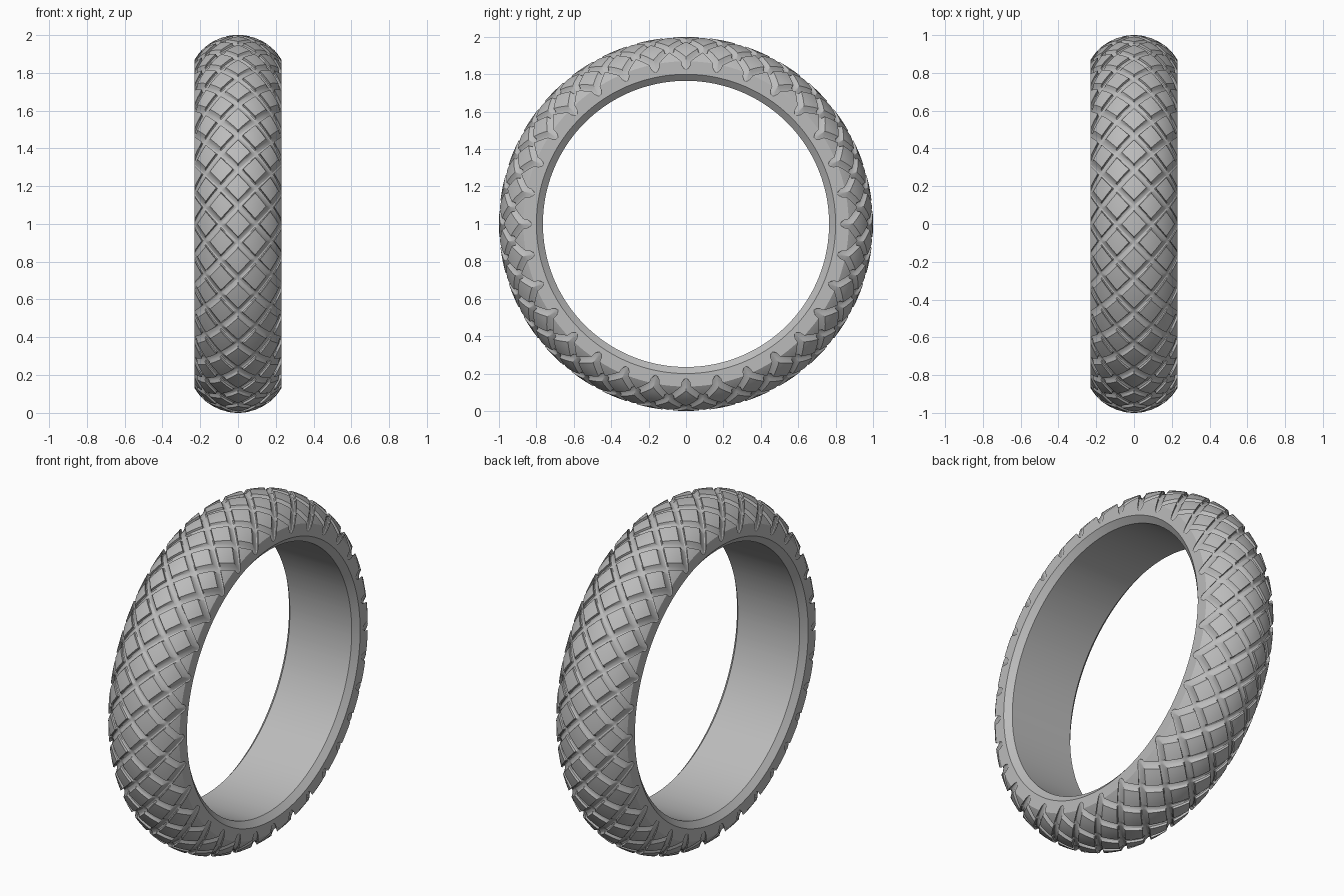
import bpy, bmesh, math

cube = bpy.data.objects.get("Cube")
if cube:
    bpy.data.objects.remove(cube)

COUNT = 32          # tread blocks around the tyre
ROWS = 1.5          # lattice rows from the crown to each side wall
HALF_WIDTH = 0.23
CROWN = 0.268       # radius of the rounded cross-section
CENTRE = 1 - CROWN
GROOVE = 0.15       # half width of a groove, in lattice units
DEPTH = 0.02
SHOULDER, BORE, CHAMFER = 0.8, 0.765, 0.03


def groove_depth(c):
    """Rounded groove midway between whole lattice lines."""
    d = (0.5 - abs(c - round(c))) / GROOVE
    return DEPTH * math.sqrt(max(0, 1 - d * d))


def ring_point(x, r, angle):
    return (x, r * math.sin(angle), 1 + r * math.cos(angle))


# Flat diagonal lattice, with lines that follow the groove edges
half = [0, 0.18, 0.35, 0.38, 0.43, 0.5]
steps = [-h for h in reversed(half[1:])] + half
bm = bmesh.new()
for total in range(2 * COUNT):
    for diff in range(-4, 5):
        if (total + diff) % 2:
            continue
        i, j = (total + diff) // 2, (total - diff) // 2
        grid = [[bm.verts.new(((i + p + j + q) / 2, (i + p - j - q) / 2, 0))
                 for q in steps] for p in steps]
        for m in range(len(steps) - 1):
            for n in range(len(steps) - 1):
                bm.faces.new((grid[m][n], grid[m + 1][n],
                              grid[m + 1][n + 1], grid[m][n + 1]))
bmesh.ops.remove_doubles(bm, verts=bm.verts[:], dist=0.0005)

# Trim the lattice at both side walls
for side in (-1, 1):
    bmesh.ops.bisect_plane(bm, geom=bm.verts[:] + bm.edges[:] + bm.faces[:],
                           dist=0.00001, plane_co=(0, side * ROWS, 0),
                           plane_no=(0, side, 0), clear_outer=True)

# Wrap it round the tyre and sink the grooves
for v in bm.verts:
    around, across = v.co.x, v.co.y
    depth = max(groove_depth(around + across), groove_depth(around - across))
    radius = CROWN - depth
    tilt = across / ROWS * math.asin(HALF_WIDTH / radius)
    v.co = ring_point(radius * math.sin(tilt),
                      CENTRE + radius * math.cos(tilt),
                      around * math.tau / COUNT)
bmesh.ops.remove_doubles(bm, verts=bm.verts[:], dist=0.0001)

# Side walls, chamfers and bore
for x, r in ((HALF_WIDTH, SHOULDER), (HALF_WIDTH - CHAMFER, BORE), (0, BORE)):
    rim = [e for e in bm.edges if e.is_boundary]
    new = bmesh.ops.extrude_edge_only(bm, edges=rim)["geom"]
    for v in (g for g in new if isinstance(g, bmesh.types.BMVert)):
        angle = math.atan2(v.co.y, v.co.z - 1)
        v.co = ring_point(math.copysign(x, v.co.x), r, angle)
bmesh.ops.remove_doubles(bm, verts=bm.verts[:], dist=0.0001)
bmesh.ops.recalc_face_normals(bm, faces=bm.faces[:])

mesh = bpy.data.meshes.new("tyre")
bm.to_mesh(mesh)
bm.free()
tyre = bpy.data.objects.new("tyre", mesh)
bpy.context.collection.objects.link(tyre)

grey = bpy.data.materials.new("light grey rubber")
grey.use_nodes = True
colour = (0.5, 0.5, 0.5, 1)
grey.diffuse_color = colour
grey.node_tree.nodes["Principled BSDF"].inputs["Base Color"].default_value = colour
mesh.materials.append(grey)

bpy.ops.object.select_all(action="DESELECT")
tyre.select_set(True)
bpy.context.view_layer.objects.active = tyre
bpy.ops.object.shade_smooth_by_angle(angle=math.radians(25))
